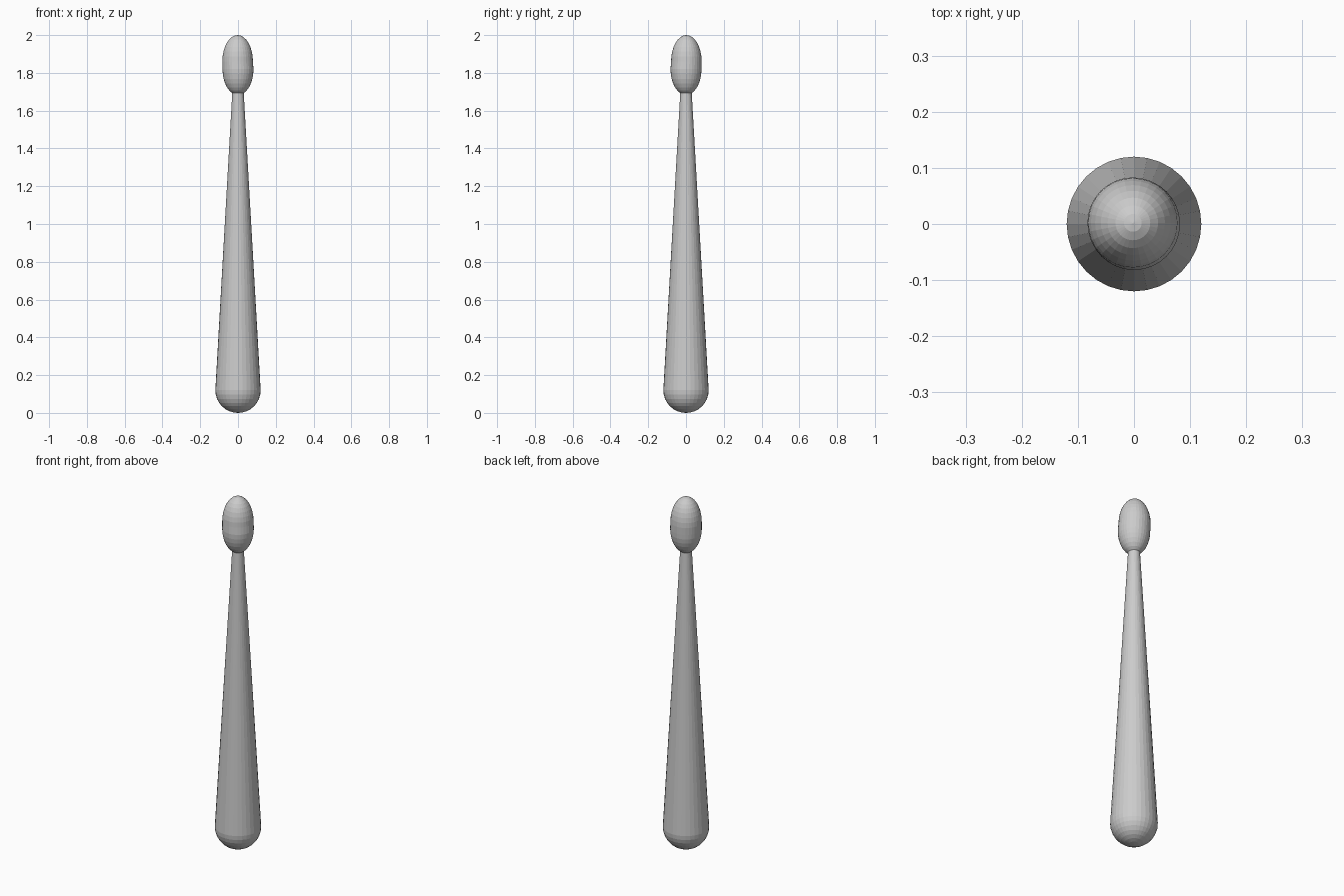
import bpy, bmesh
from math import sin, cos, pi

if "Cube" in bpy.data.objects:
    bpy.data.objects.remove(bpy.data.objects["Cube"])

SIDES = 32


def lathe(name, profile):
    """Revolve (radius, z, x shift, y shift) rings around z; radius 0 makes a pole."""
    bm = bmesh.new()
    rings = []
    for r, z, dx, dy in profile:
        n = SIDES if r > 1e-5 else 1
        rings.append([bm.verts.new((dx + r * cos(2 * pi * i / SIDES),
                                    dy + r * sin(2 * pi * i / SIDES), z)) for i in range(n)])
    for a, b in zip(rings, rings[1:]):
        for i in range(SIDES):
            j = (i + 1) % SIDES
            quad = [a[i % len(a)], a[j % len(a)], b[j % len(b)], b[i % len(b)]]
            bm.faces.new(list(dict.fromkeys(quad)))
    for ring in (rings[0], rings[-1]):
        if len(ring) > 1:
            bm.faces.new(ring)
    bmesh.ops.recalc_face_normals(bm, faces=bm.faces)
    mesh = bpy.data.meshes.new(name)
    bm.to_mesh(mesh)
    bm.free()
    obj = bpy.data.objects.new(name, mesh)
    bpy.context.collection.objects.link(obj)
    return obj


# Tapered shaft with a rounded butt end
butt = [(0.12 * sin(pi / 2 * i / 8), 0.12 - 0.12 * cos(pi / 2 * i / 8), 0, 0) for i in range(9)]
lathe("shaft", butt + [(0.03, 1.70, 0, 0)])

# Elongated bead tip, its upper half shifted by a hair
lower = [(0.082 * sin(pi / 2 * i / 8), 1.82 - 0.137 * cos(pi / 2 * i / 8), 0, 0) for i in range(9)]
upper = [(0.081 * cos(pi / 2 * i / 8), 1.86 + 0.14 * sin(pi / 2 * i / 8), -0.002, 0.002)
         for i in range(9)]
lathe("tip", lower + upper)
